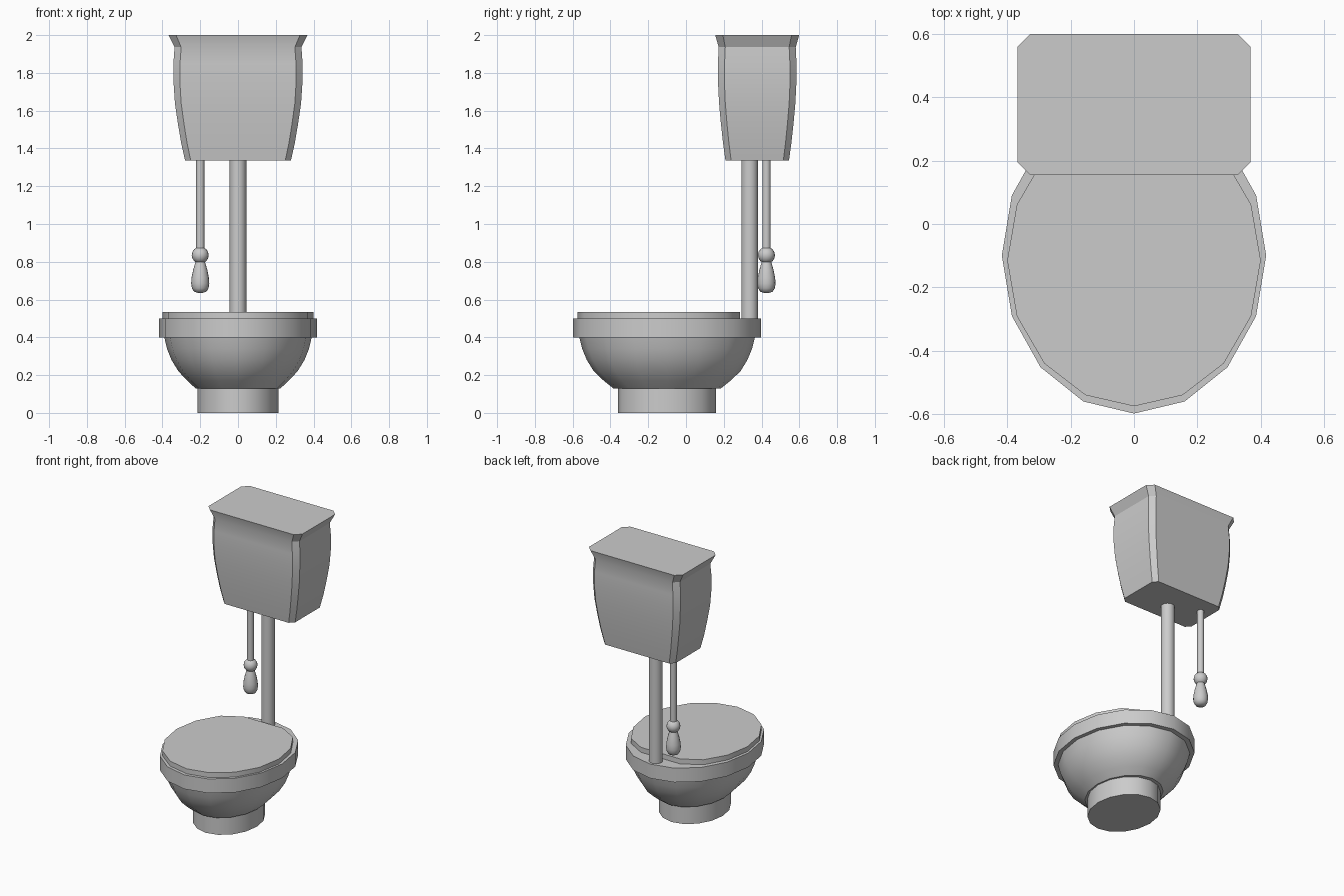
import bpy, bmesh, math

if "Cube" in bpy.data.objects:
    bpy.data.objects.remove(bpy.data.objects["Cube"])

def loft(name, rings, angle=30):
    """Skin a closed solid through a stack of equal-length rings."""
    bm = bmesh.new()
    loops = [[bm.verts.new(p) for p in ring] for ring in rings]
    for a, b in zip(loops, loops[1:]):
        n = len(a)
        for i in range(n):
            bm.faces.new((a[i], a[(i + 1) % n], b[(i + 1) % n], b[i]))
    bm.faces.new(loops[0][::-1])
    bm.faces.new(loops[-1])
    bmesh.ops.recalc_face_normals(bm, faces=bm.faces)
    me = bpy.data.meshes.new(name)
    bm.to_mesh(me)
    bm.free()
    ob = bpy.data.objects.new(name, me)
    bpy.context.collection.objects.link(ob)
    bpy.ops.object.select_all(action='DESELECT')
    ob.select_set(True)
    bpy.context.view_layer.objects.active = ob
    bpy.ops.object.shade_smooth_by_angle(angle=math.radians(angle))
    return ob

def oval(cx, cy, rx, ry, z, n=16, y_max=9):
    return [(cx + rx * math.sin(2 * math.pi * i / n),
             min(y_max, cy - ry * math.cos(2 * math.pi * i / n)), z) for i in range(n)]

def chamfered(cy, hx, hy, c, z):
    pts = [(hx - c, -hy), (hx, -hy + c), (hx, hy - c), (hx - c, hy)]
    pts += [(-x, -y) for x, y in pts]
    return [(x, cy + y, z) for x, y in pts]

def turned(name, cx, cy, profile, n=16):
    return loft(name, [oval(cx, cy, r, r, z, n) for r, z in profile], 50)

# Pedestal, bowl, rim and lid
loft("pedestal", [oval(0, -.1, .215, .26, z) for z in (0, .13)])
bowl = [(.225, .285, .13), (.268, .335, .17), (.315, .388, .22), (.352, .425, .28),
        (.376, .45, .34), (.39, .465, .40)]
loft("bowl", [oval(0, -.1, rx, ry, z) for rx, ry, z in bowl])
loft("rim", [oval(0, -.1, .417, .498, z) for z in (.40, .50)])
loft("lid", [oval(0, -.115, .40, .46, z, y_max=.285) for z in (.50, .535)])

# Flush pipe
turned("flush_pipe", 0, .337, [(.044, .5), (.044, 1.34)])

# Cistern with a flared top
tank = [(.28, .168, .03, 1.335), (.301, .181, .031, 1.43), (.318, .192, .032, 1.53),
        (.334, .202, .033, 1.64), (.342, .208, .034, 1.76), (.342, .208, .035, 1.85),
        (.336, .204, .035, 1.936), (.368, .222, .04, 2.0)]
loft("cistern", [chamfered(.377, *t) for t in tank])

# Pull rod, bead and handle
turned("pull_rod", -.2, .426, [(.022, .86), (.022, 1.34)])
bead = [(max(.004, .045 * math.sin(math.pi * i / 8)), .835 - .045 * math.cos(math.pi * i / 8))
        for i in range(9)]
turned("pull_bead", -.2, .426, bead)
turned("pull_handle", -.2, .426, [(.012, .635), (.033, .642), (.044, .66), (.048, .685),
                                  (.046, .715), (.038, .755), (.031, .78), (.025, .80)])
